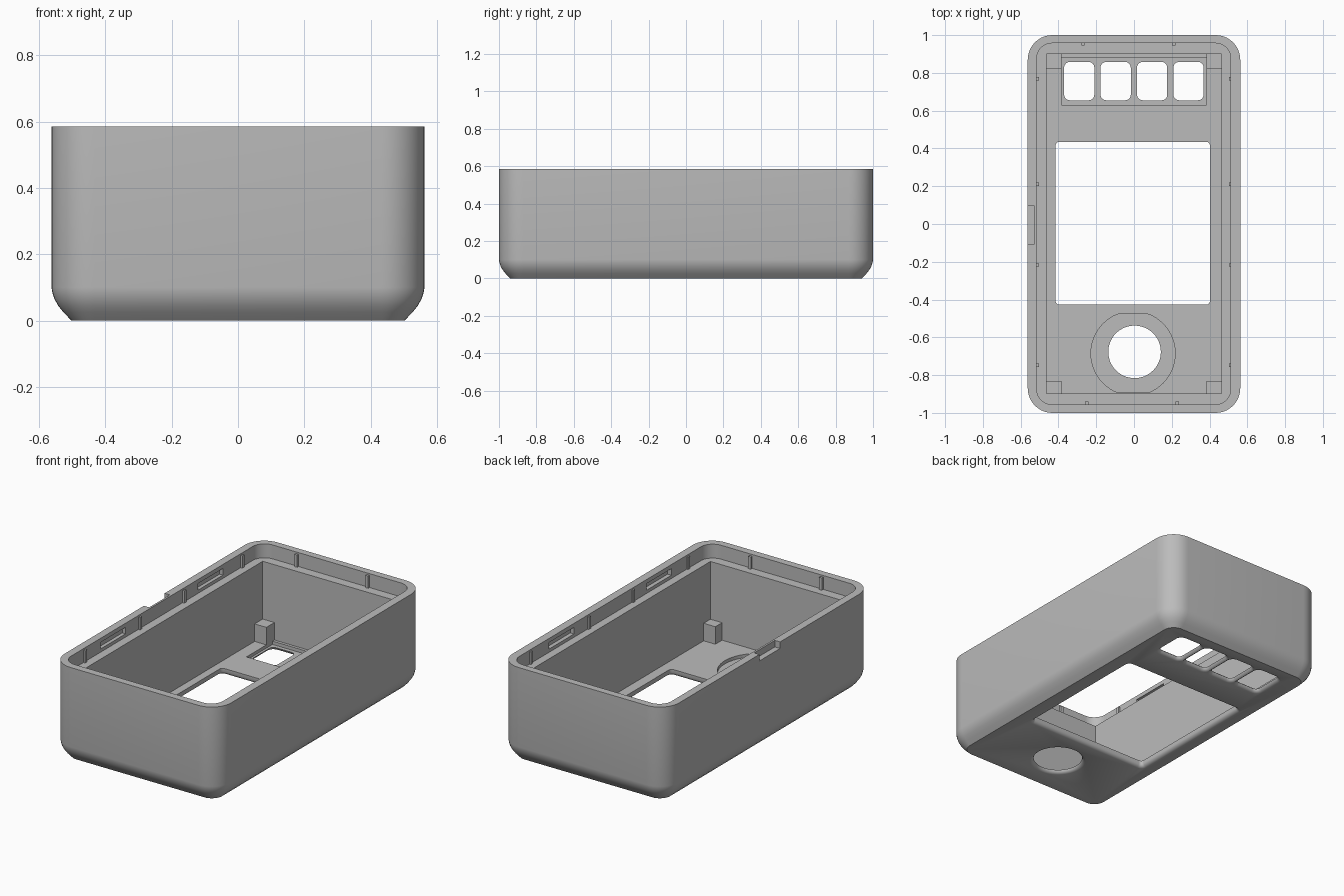
import bpy, bmesh, math

cube = bpy.data.objects.get("Cube")
if cube:
    bpy.data.objects.remove(cube, do_unlink=True)

grey = bpy.data.materials.new("light_grey")
grey.use_nodes = True
colour = (0.5, 0.5, 0.5, 1)
grey.diffuse_color = colour
grey.node_tree.nodes["Principled BSDF"].inputs["Base Color"].default_value = colour

HEIGHT, FLOOR, LEDGE = 0.585, 0.04, 0.5


def rounded_rect(x0, x1, y0, y1, r, steps=10):
    """Outline of a rectangle with rounded corners, counter-clockwise."""
    if r <= 0:
        return [(x0, y0), (x1, y0), (x1, y1), (x0, y1)]
    pts = []
    centres = [(x1 - r, y1 - r), (x0 + r, y1 - r), (x0 + r, y0 + r), (x1 - r, y0 + r)]
    for i, (cx, cy) in enumerate(centres):
        for k in range(steps + 1):
            a = math.pi / 2 * (i + k / steps)
            pts.append((cx + r * math.cos(a), cy + r * math.sin(a)))
    return pts


def circle(cx, cy, r, steps=64):
    return [(cx + r * math.cos(2 * math.pi * k / steps),
             cy + r * math.sin(2 * math.pi * k / steps)) for k in range(steps)]


def loft(name, layers):
    """Closed solid through a stack of (z, outline) layers."""
    bm = bmesh.new()
    rings = [[bm.verts.new((x, y, z)) for x, y in outline] for z, outline in layers]
    n = len(rings[0])
    for low, high in zip(rings, rings[1:]):
        for i in range(n):
            j = (i + 1) % n
            bm.faces.new((low[i], low[j], high[j], high[i]))
    bm.faces.new(rings[0][::-1])
    bm.faces.new(rings[-1])
    bmesh.ops.recalc_face_normals(bm, faces=bm.faces)
    mesh = bpy.data.meshes.new(name)
    bm.to_mesh(mesh)
    bm.free()
    mesh.materials.append(grey)
    obj = bpy.data.objects.new(name, mesh)
    bpy.context.collection.objects.link(obj)
    return obj


def box(name, x0, x1, y0, y1, z0, z1):
    outline = rounded_rect(x0, x1, y0, y1, 0)
    return loft(name, [(z0, outline), (z1, outline)])


def cut(target, cutter):
    """Subtract the cutter, then discard it."""
    cutter.hide_render = True
    mod = target.modifiers.new("cut", 'BOOLEAN')
    mod.operation, mod.solver, mod.object = 'DIFFERENCE', 'EXACT', cutter
    bpy.context.view_layer.update()
    graph = bpy.context.evaluated_depsgraph_get()
    mesh = bpy.data.meshes.new_from_object(target.evaluated_get(graph))
    target.modifiers.clear()
    target.data = mesh
    bpy.data.objects.remove(cutter, do_unlink=True)


# Softened edge of the floor openings: (z, outset)
FLARE = [(-0.02, 0.02), (0, 0.02), (0.004, 0.011), (0.01, 0.004), (0.02, 0), (0.1, 0)]

# Outer shell with its rounded-under base
base_profile = [(0, 0.06), (0.025, 0.036), (0.045, 0.02), (0.065, 0.009),
                (0.083, 0.003), (0.1, 0), (HEIGHT, 0)]
shell = loft("case_shell", [
    (z, rounded_rect(-0.5625 + d, 0.5625 - d, -1 + d, 1 - d, 0.13 - d))
    for z, d in base_profile])

# Main cavity and the stepped lip above it
cut(shell, box("cavity_cutter", -0.463, 0.463, -0.897, 0.9, FLOOR, 0.7))
lip = rounded_rect(-0.515, 0.512, -0.955, 0.957, 0.08)
cut(shell, loft("lip_cutter", [(LEDGE, lip), (0.7, lip)]))

# Recesses in the inner floor, behind the buttons and the round opening
cut(shell, box("button_recess", -0.384, 0.384, 0.63, 0.882, 0.02, 0.06))
ring = [(x, max(-0.893, min(-0.475, y))) for x, y in circle(-0.005, -0.685, 0.223)]
cut(shell, loft("round_recess", [(0.02, ring), (0.06, ring)]))

# Screen window
cut(shell, loft("screen_cutter", [
    (z, rounded_rect(-0.415 - d, 0.402 + d, -0.427 - d, 0.435 + d, 0.02 + d))
    for z, d in FLARE]))

# Four button holes
for i in range(4):
    x = -0.29 + i * 0.193
    cut(shell, loft("button_cutter", [
        (z, rounded_rect(x - 0.08 - d, x + 0.08 + d, 0.655 - d, 0.858 + d, 0.03 + d, 6))
        for z, d in FLARE]))

# Round opening
cut(shell, loft("round_cutter", [(z, circle(0.003, -0.677, 0.139 + d)) for z, d in FLARE]))

# Thumb notch in the outside of the rim
cut(shell, box("notch_cutter", -0.6, -0.527, -0.105, 0.095, 0.545, 0.7))

# Snap slots inside the lip on both long sides
for side in (-1, 1):
    for y in (-0.47, 0.47):
        xs = sorted((side * 0.49, side * 0.537))
        cut(shell, box("slot_cutter", *xs, y - 0.12, y + 0.12, 0.52, 0.56))

parts = [shell]

# Corner posts standing on the floor
for side in (-1, 1):
    xs = sorted((side * 0.384, side * 0.47))
    for end, ys in (("back", (0.822, 0.905)), ("front", (-0.902, -0.832))):
        parts.append(box(f"{end}_corner_post", *xs, *ys, FLOOR - 0.005, 0.147))

# Small crush ribs around the lip
for side in (-1, 1):
    xs = sorted((side * 0.503, side * 0.52))
    for y in (0.77, 0.21, -0.217, -0.748):
        parts.append(box("side_rib", *xs, y - 0.009, y + 0.009, LEDGE - 0.003, 0.575))
for x, y in ((-0.27, 0.953), (0.21, 0.953), (-0.25, -0.95), (0.23, -0.95)):
    parts.append(box("end_rib", x - 0.009, x + 0.009, y - 0.009, y + 0.009,
                     LEDGE - 0.003, 0.575))

# Smooth the curved walls, keep the edges crisp
bpy.ops.object.select_all(action='DESELECT')
for part in parts:
    part.select_set(True)
bpy.context.view_layer.objects.active = shell
bpy.ops.object.shade_smooth_by_angle(angle=math.radians(30))
